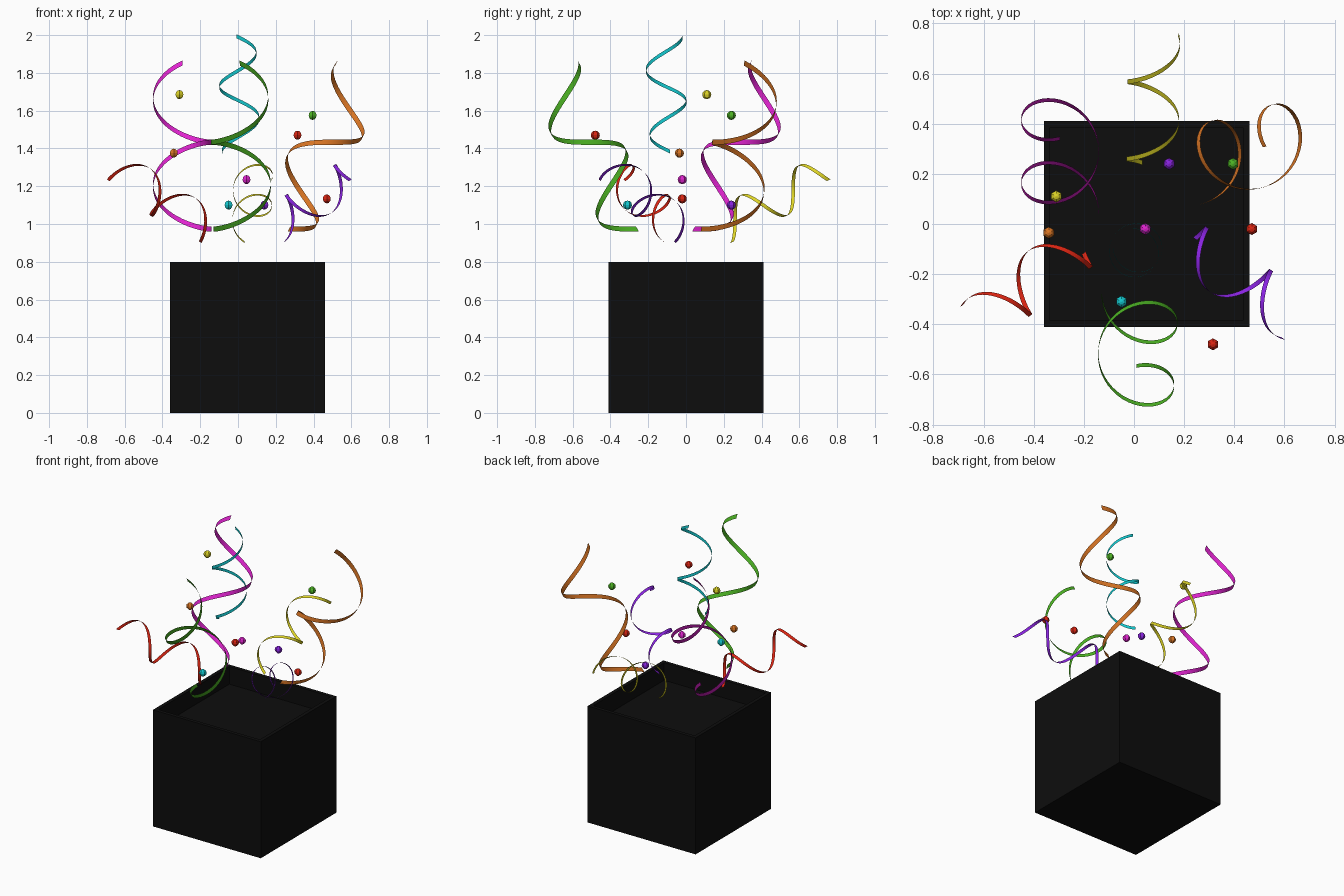
import bpy, bmesh, math
from mathutils import Vector, Matrix

if "Cube" in bpy.data.objects:
    bpy.data.objects.remove(bpy.data.objects["Cube"])


def mat(name, rgb):
    m = bpy.data.materials.new(name)
    m.diffuse_color = (*rgb, 1)
    m.use_nodes = True
    m.node_tree.nodes["Principled BSDF"].inputs["Base Color"].default_value = m.diffuse_color
    return m


M = {
    "black": mat("black", (0.004, 0.004, 0.004)),
    "red": mat("red", (0.70, 0.018, 0.006)),
    "orange": mat("orange", (0.70, 0.18, 0.018)),
    "yellow": mat("yellow", (0.72, 0.65, 0.02)),
    "green": mat("green", (0.075, 0.46, 0.018)),
    "cyan": mat("cyan", (0.007, 0.58, 0.62)),
    "purple": mat("purple", (0.25, 0.017, 0.74)),
    "magenta": mat("magenta", (0.74, 0.017, 0.62)),
}


def finish(bm, name, colour, smooth=False):
    me = bpy.data.meshes.new(name)
    for f in bm.faces:
        f.smooth = smooth
    bm.to_mesh(me)
    bm.free()
    me.materials.append(M[colour])
    ob = bpy.data.objects.new(name, me)
    bpy.context.collection.objects.link(ob)
    return ob


# Open box: cube with the top inset and pushed down to an inner floor
bm = bmesh.new()
bmesh.ops.create_cube(bm, size=1, matrix=Matrix.Translation((0.05, 0, 0.4))
                      @ Matrix.Diagonal((0.82, 0.82, 0.8, 1)))
bm.normal_update()
top = max(bm.faces, key=lambda f: f.calc_center_median().z)
bmesh.ops.inset_region(bm, faces=[top], thickness=0.035)
ext = bmesh.ops.extrude_discrete_faces(bm, faces=[top])
for v in ext["faces"][0].verts:
    v.co.z = 0.68
finish(bm, "open_box", "black")


# Streamer: 1.75-turn helical ribbon, its width running along the helix axis
def streamer(colour, origin, yaw, pitch, start, radius, width, turns=1.75, n=70):
    rot = Matrix.Rotation(math.radians(yaw), 3, 'Z')
    p = rot @ Vector(pitch)
    a = p.normalized()
    b = rot @ Vector(start)
    b = (b - a * b.dot(a)).normalized()
    c = a.cross(b)
    bm = bmesh.new()
    prev = None
    for i in range(n + 1):
        t = turns * i / n
        ang = math.tau * t
        q = Vector(origin) + p * t + (b * math.cos(ang) + c * math.sin(ang)) * radius
        pair = [bm.verts.new(q - a * width / 2), bm.verts.new(q + a * width / 2)]
        if prev:
            bm.faces.new((prev[0], pair[0], pair[1], prev[1]))
        prev = pair
    finish(bm, colour + "_streamer", colour, True)


# Large streamers
for colour, origin, yaw in (
        ("magenta", (-0.295, 0.04, 0.973), 0),
        ("green", (0.025, -0.265, 0.973), 177),
        ("orange", (0.23, 0.23, 0.973), -75)):
    streamer(colour, origin, yaw, (0, 0.25, 0.46), (1, 0, 0), 0.155, 0.031)

# Small streamers, leaning far outwards
for colour, origin, yaw in (
        ("yellow", (0.073, 0.20, 0.99), 0),
        ("red", (-0.19, -0.057, 0.99), 129),
        ("purple", (0.185, -0.067, 0.99), 237)):
    streamer(colour, origin, yaw, (0.004, 0.308, 0.158),
             (-0.37, 0.447, -0.812), 0.104, 0.021)

# Small upright streamer
streamer("cyan", (0.018, -0.085, 1.388), 143, (0, 0.025, 0.343), (0.8, 0.6, 0), 0.102, 0.021)

# Confetti beads
beads = (
    ("yellow", (-0.31, 0.11, 1.685)),
    ("green", (0.395, 0.24, 1.575)),
    ("red", (0.315, -0.48, 1.47)),
    ("orange", (-0.34, -0.035, 1.375)),
    ("magenta", (0.045, -0.02, 1.235)),
    ("red", (0.47, -0.02, 1.133)),
    ("cyan", (-0.05, -0.31, 1.10)),
    ("purple", (0.14, 0.24, 1.10)),
)
for i, (colour, pos) in enumerate(beads):
    bm = bmesh.new()
    bmesh.ops.create_uvsphere(bm, u_segments=6, v_segments=6, radius=0.024,
                              matrix=Matrix.Translation(pos))
    finish(bm, f"{colour}_bead_{i + 1}", colour)
